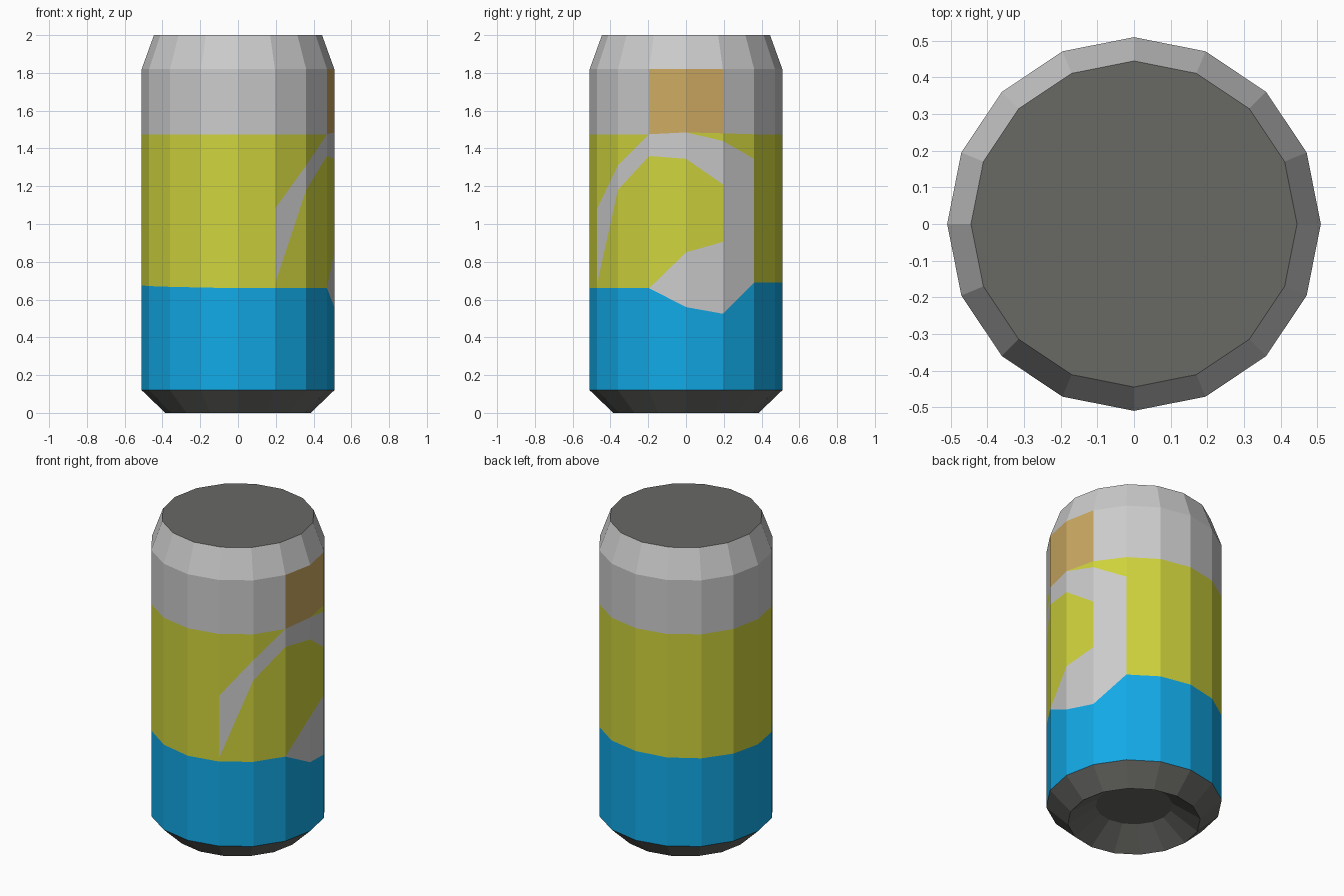
import bpy, bmesh, math

if "Cube" in bpy.data.objects:
    bpy.data.objects.remove(bpy.data.objects["Cube"])

N, R = 16, 0.51
COLOURS = {
    "silver": (0.71, 0.71, 0.71, 1),
    "dark": (0.14, 0.14, 0.13, 1),
    "blue": (0.006, 0.40, 0.80, 1),
    "green": (0.62, 0.65, 0.045, 1),
    "tan": (0.61, 0.40, 0.12, 1),
}
MATS = {}
for name, rgba in COLOURS.items():
    MATS[name] = bpy.data.materials.new(name)
    MATS[name].diffuse_color = rgba


def point(k, r, z):
    a = 2 * math.pi * k / N
    return (r * math.cos(a), r * math.sin(a), z)


def finish(bm, name, colours):
    me = bpy.data.meshes.new(name)
    bm.to_mesh(me)
    bm.free()
    for c in colours:
        me.materials.append(MATS[c])
    ob = bpy.data.objects.new(name, me)
    bpy.context.collection.objects.link(ob)
    return ob


def lathe(name, profile, colour, cap=None):
    """Revolve (radius, z) points, listed bottom to top; cap is 'first' or 'last'."""
    bm = bmesh.new()
    rings = [[bm.verts.new(point(k, r, z)) for k in range(N)] for r, z in profile]
    for lo, hi in zip(rings, rings[1:]):
        for k in range(N):
            j = (k + 1) % N
            bm.faces.new((lo[k], lo[j], hi[j], hi[k]))
    if cap == "first":
        bm.faces.new(rings[0][::-1])
    elif cap == "last":
        bm.faces.new(rings[-1])
    return finish(bm, name, [colour])


# Base with recessed underside, tapered shoulder, flat lid
lathe("base", [(0.223, 0.11), (0.385, 0), (R, 0.12)], "dark", "first")
lathe("shoulder", [(R, 1.82), (0.445, 2.0)], "silver")
lathe("lid", [(0.445, 1.999), (0.445, 2.0)], "dark", "last")

# Wall: colour boundaries at each corner of the curved stripe on the right side
# corner: (blue top, lower patch top, arch underside, arch top, green top)
STRIPE = {
    -3: (0.66, 0.66, 0.68, 1.08, 1.475),
    -2: (0.66, 0.66, 1.18, 1.31, 1.475),
    -1: (0.66, 0.66, 1.36, 1.475, 1.475),
    0: (0.56, 0.85, 1.345, 1.485, 1.485),
    1: (0.525, 0.905, 1.21, 1.44, 1.48),
    2: (0.69, 0.90, 1.20, 1.345, 1.475),
}


def blue_top(k):
    if k in STRIPE:
        return STRIPE[k][0]
    return 0.69 - 0.03 * max(0, k - 4) / 8


def levels(k, striped):
    mid = STRIPE[k] if striped else (blue_top(k), 1.475)
    return (0.12, *mid, 1.82)


bm = bmesh.new()
names = list(COLOURS)
for k in range(-3, N - 3):
    j = k + 1 if k + 1 < N - 3 else -3
    striped = -3 <= k <= 1
    if striped:
        bands = ["blue", "silver", "green", "silver", "green", "silver"]
        if k == 1:
            bands[2] = "silver"
        if k in (-1, 0):
            bands[5] = "tan"
    else:
        bands = ["blue", "green", "silver"]
    a, b = levels(k, striped), levels(j, striped)
    for i, colour in enumerate(bands):
        corners = [(k, a[i]), (j, b[i]), (j, b[i + 1]), (k, a[i + 1])]
        corners = list(dict.fromkeys(corners))
        if len(corners) > 2:
            f = bm.faces.new([bm.verts.new(point(c, R, z)) for c, z in corners])
            f.material_index = names.index(colour)
bmesh.ops.remove_doubles(bm, verts=bm.verts, dist=0.0005)
finish(bm, "wall", names)

for m in bpy.data.materials:
    if m.users and not m.is_grease_pencil:
        m.use_nodes = True
        m.node_tree.nodes["Principled BSDF"].inputs["Base Color"].default_value = m.diffuse_color
